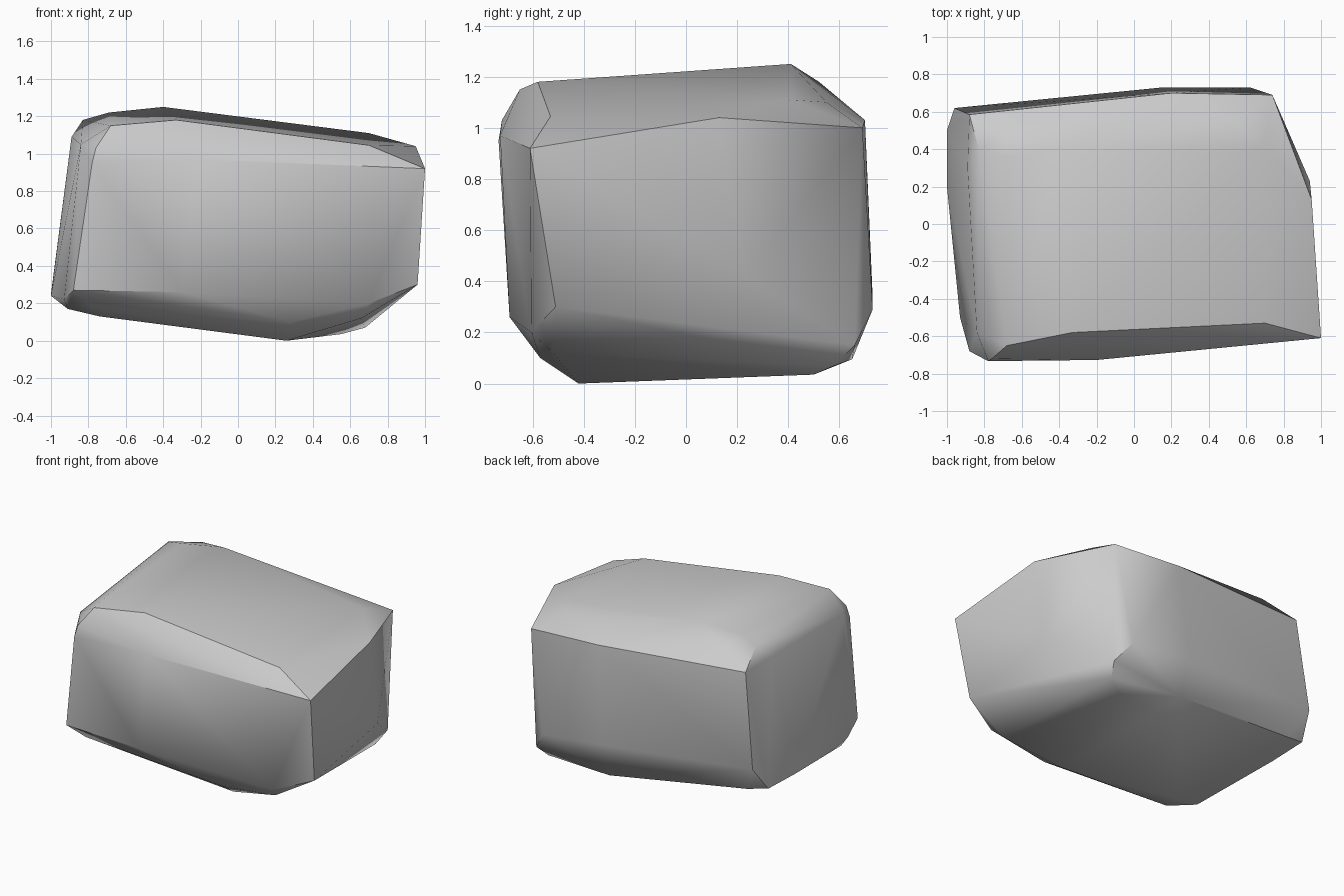
import bpy, bmesh, math

# Corner points of the boulder; its surface is their convex hull
right_side = [(1.0, -.61, .92), (.96, -.51, .30), (.94, .23, .42),
              (.95, .13, 1.04), (.74, .69, 1.0)]
front_side = [(.70, -.605, .20), (-.20, -.727, .97), (-.78, -.733, .95),
              (-.76, -.72, 1.03), (-.88, -.68, .27), (-.30, -.69, .26)]
back_side = [(.62, .73, .29), (.15, .73, .34), (.72, .66, .15),
             (.20, .70, 1.03), (-.88, .585, 1.08), (-.96, .62, .42)]
left_side = [(-1.0, .50, .25), (-1.0, .20, .24), (-.93, -.50, .22),
             (-.89, .30, 1.09), (-.84, -.58, 1.05)]
top_side = [(-.40, .41, 1.25), (.70, .41, 1.11), (.55, .55, 1.10),
            (.70, -.53, 1.045), (-.33, -.58, 1.18), (-.69, .36, 1.22),
            (-.68, -.65, 1.15), (-.83, .40, 1.18), (-.65, .52, 1.18)]
bottom_side = [(.26, -.42, 0), (.55, .50, .035), (.68, .58, .07),
               (.66, -.52, .12), (.28, -.57, .10), (-.74, -.42, .13),
               (-.91, -.45, .17), (-.78, -.60, .18), (.15, .65, .095),
               (-.85, .53, .22)]

bm = bmesh.new()
for p in right_side + front_side + back_side + left_side + top_side + bottom_side:
    bm.verts.new(p)
hull = bmesh.ops.convex_hull(bm, input=bm.verts[:])
loose = [v for v in bm.verts if not v.link_faces]
bmesh.ops.delete(bm, geom=loose, context='VERTS')
bmesh.ops.recalc_face_normals(bm, faces=bm.faces[:])

mesh = bpy.data.meshes.new("boulder")
bm.to_mesh(mesh)
bm.free()
boulder = bpy.data.objects.new("boulder", mesh)
bpy.context.collection.objects.link(boulder)

# Soft shading with the strongest creases kept
bpy.context.view_layer.objects.active = boulder
boulder.select_set(True)
bpy.ops.object.shade_smooth_by_angle(angle=math.radians(35))
